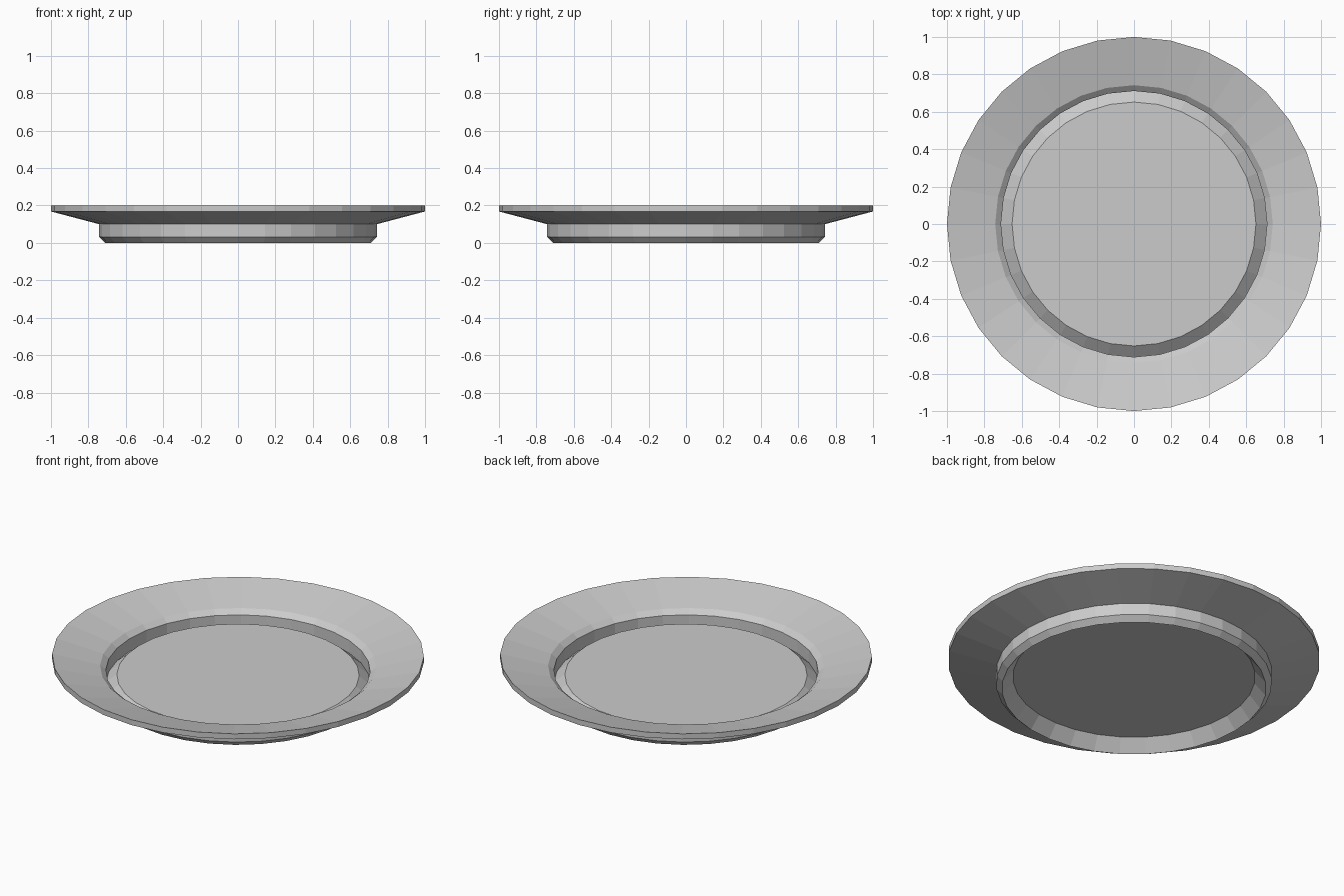
import bpy, bmesh, math

if "Cube" in bpy.data.objects:
    bpy.data.objects.remove(bpy.data.objects["Cube"])

SIDES = 32

# Closed cross-section (radius, height), from top centre outward and back underneath
PROFILE = [
    (0.652, 0.083), (0.711, 0.034),                  # raised floor and groove
    (0.711, 0.109), (0.742, 0.135),                  # inner wall and chamfer
    (1.0, 0.2), (1.0, 0.168), (0.742, 0.1),          # flared rim
    (0.742, 0.031), (0.711, 0.0), (0.652, 0.072),    # foot and recessed underside
]


def lathe(name, profile, sides):
    bm = bmesh.new()
    rings = [[bm.verts.new((r * math.cos(2 * math.pi * i / sides),
                            r * math.sin(2 * math.pi * i / sides), z))
              for i in range(sides)] for r, z in profile]
    for a, b in zip(rings, rings[1:]):
        for i in range(sides):
            j = (i + 1) % sides
            bm.faces.new((a[i], b[i], b[j], a[j]))
    # Flat floor discs close both ends
    bm.faces.new(rings[0])
    bm.faces.new(rings[-1][::-1])
    bmesh.ops.recalc_face_normals(bm, faces=bm.faces[:])
    mesh = bpy.data.meshes.new(name)
    bm.to_mesh(mesh)
    bm.free()
    obj = bpy.data.objects.new(name, mesh)
    bpy.context.collection.objects.link(obj)
    return obj


# Dinner plate
lathe("plate", PROFILE, SIDES)
